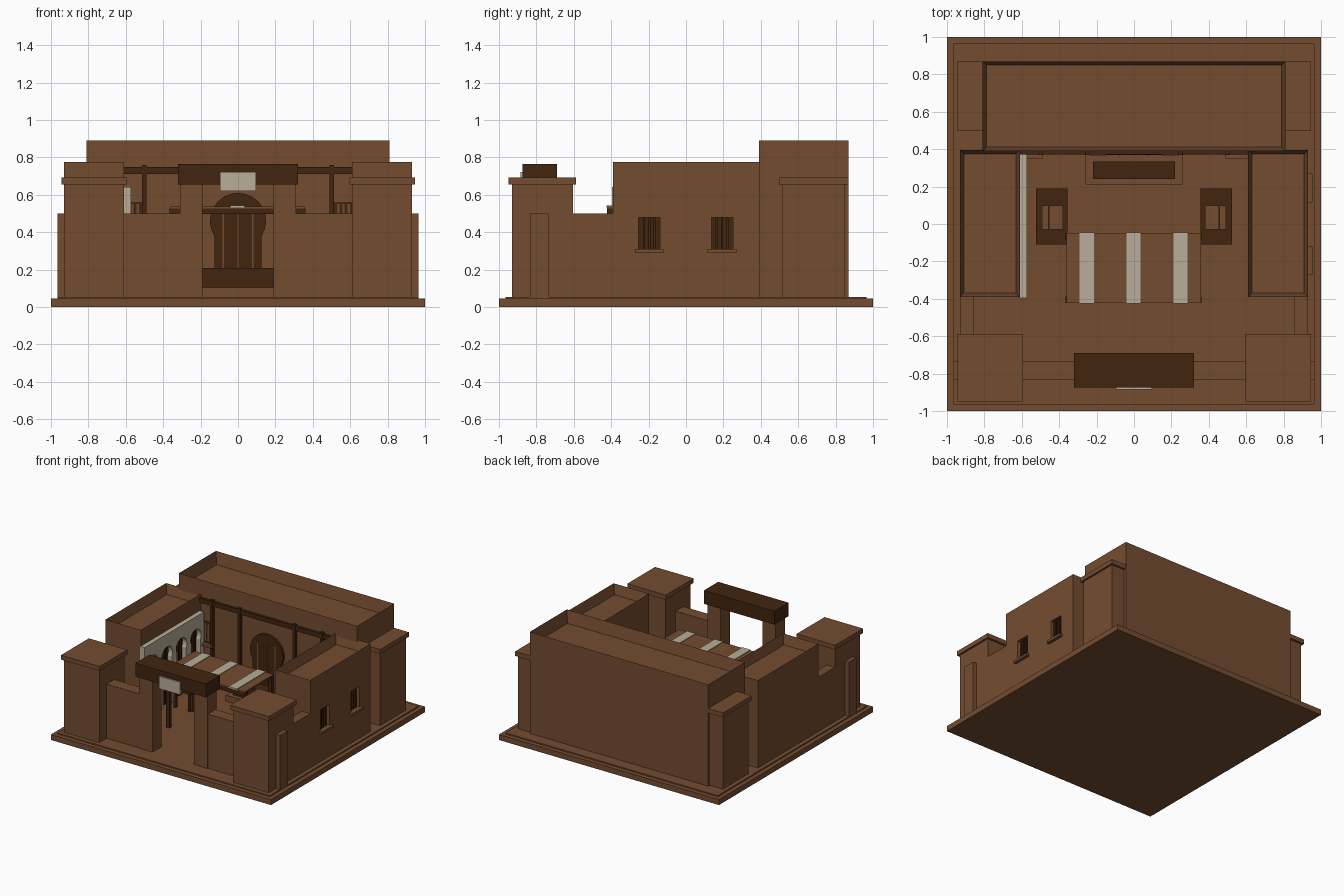
import bpy, bmesh, math

if "Cube" in bpy.data.objects:
    bpy.data.objects.remove(bpy.data.objects["Cube"])


def mat(name, rgb):
    m = bpy.data.materials.new(name)
    m.diffuse_color = (*rgb, 1)
    m.use_nodes = True
    m.node_tree.nodes["Principled BSDF"].inputs["Base Color"].default_value = m.diffuse_color
    return m


CLAY = mat("clay_brown", (0.175, 0.073, 0.030))
WOOD = mat("dark_wood", (0.053, 0.018, 0.0048))
PALE = mat("pale_plaster", (0.48, 0.42, 0.315))


def finish(name, bm, m):
    bmesh.ops.recalc_face_normals(bm, faces=bm.faces)
    me = bpy.data.meshes.new(name)
    bm.to_mesh(me)
    bm.free()
    me.materials.append(m)
    ob = bpy.data.objects.new(name, me)
    bpy.context.collection.objects.link(ob)
    return ob


def box(name, x, y, z, m=CLAY, rim=None, depth=0.1):
    """Box from (min, max) pairs; rim gives it a sunken roof."""
    bm = bmesh.new()
    bmesh.ops.create_cube(bm, size=1)
    for v in bm.verts:
        v.co = [a[0] if c < 0 else a[1] for c, a in zip(v.co, (x, y, z))]
    if rim:
        top = max(bm.faces, key=lambda f: f.calc_center_median().z)
        bmesh.ops.inset_individual(bm, faces=[top], thickness=rim)
        for v in top.verts:
            v.co.z -= depth
    return finish(name, bm, m)


def sx(s, a, b):
    return (min(s * a, s * b), max(s * a, s * b))


def prism(name, pts, place, offset, m):
    """Extrude a flat outline; place maps (u, z) to 3D."""
    bm = bmesh.new()
    f = bm.faces.new([bm.verts.new(place(u, z)) for u, z in pts])
    ext = bmesh.ops.extrude_face_region(bm, geom=[f])
    bmesh.ops.translate(bm, vec=offset,
                        verts=[v for v in ext["geom"] if isinstance(v, bmesh.types.BMVert)])
    return finish(name, bm, m)


def horseshoe(c, half, r, z0, zc, n=16):
    """Horseshoe arch outline from lower left over the top to lower right."""
    a = math.acos(half / r)
    arc = [math.pi + a - (math.pi + 2 * a) * i / n for i in range(n + 1)]
    return ([(c - half, z0)] + [(c + r * math.cos(t), zc + r * math.sin(t)) for t in arc]
            + [(c + half, z0)])


F = 0.055  # courtyard floor height

# Base
box("base_slab", (-1, 1), (-1, 1), (0, 0.045))
box("floor_slab", (-0.965, 0.965), (-0.965, 0.965), (0.04, F))

# Main rear building with sunken roof
box("rear_building", (-0.81, 0.81), (0.39, 0.87), (F, 0.89), rim=0.03)

for s, side in ((-1, "left"), (1, "right")):
    # Side building
    wing = box(side + "_building", sx(s, 0.61, 0.93), (-0.39, 0.395), (F, 0.775), rim=0.03, depth=0.08)
    # Corner towers and caps
    for y0, y1, pos in ((-0.93, -0.605, "front"), (0.515, 0.85, "rear")):
        box(f"{side}_{pos}_tower", sx(s, 0.61, 0.93), (y0, y1), (F, 0.66))
        box(f"{side}_{pos}_tower_cap", sx(s, 0.595, 0.945), (y0 - 0.018, y1 + 0.018), (0.655, 0.692))
    # Perimeter walls and gate post
    box(side + "_front_wall", sx(s, 0.30, 0.965), (-0.835, -0.735), (F, 0.5))
    box(side + "_link_wall", sx(s, 0.855, 0.93), (-0.61, -0.38), (F, 0.5))
    box(side + "_gate_post", sx(s, 0.19, 0.31), (-0.84, -0.72), (F, 0.66))
    # Rear wall windows with sills and bars
    box(side + "_rear_window", sx(s, 0.505, 0.61), (0.382, 0.391), (0.39, 0.562), WOOD)
    box(side + "_rear_sill", sx(s, 0.49, 0.62), (0.35, 0.392), (0.37, 0.39))
    for i in range(3):
        x = 0.53 + i * 0.028
        box(side + "_rear_window_gap", sx(s, x, x + 0.012), (0.38, 0.385), (0.405, 0.55))
    # Veranda posts
    for x in (0.25, 0.5):
        box(side + "_veranda_post", sx(s, x - 0.012, x + 0.012), (0.368, 0.392), (F, 0.76), WOOD)
    # Canopy posts
    for y in (-0.405, -0.065):
        box(side + "_canopy_post", sx(s, 0.33, 0.36), (y - 0.015, y + 0.015), (F, 0.51), WOOD)
    # Market table with legs and goods
    box(side + "_table_top", sx(s, 0.355, 0.525), (-0.11, 0.19), (0.2, 0.225), WOOD)
    for x in (0.365, 0.495):
        for y in (-0.1, 0.16):
            box(side + "_table_leg", sx(s, x, x + 0.02), (y, y + 0.02), (F, 0.2), WOOD)
    for i in range(3):
        x = 0.38 + i * 0.038
        box(side + "_table_goods", sx(s, x, x + 0.036), (-0.03, 0.1), (0.225, 0.265))

    # Recessed windows on the right wall only
    if s > 0:
        for c in (-0.197, 0.193):
            w = (c - 0.057, c + 0.057)
            cut = box("window_cutter", (0.9, 1.0), w, (0.31, 0.48))
            cut.hide_render = True
            cut.hide_viewport = True
            mod = wing.modifiers.new("window", 'BOOLEAN')
            mod.operation = 'DIFFERENCE'
            mod.solver = 'EXACT'
            mod.object = cut
            box("window_back", (0.896, 0.904), w, (0.31, 0.48), WOOD)
            for k in (-0.028, 0, 0.028):
                box("window_bar", (0.905, 0.917), (c + k - 0.006, c + k + 0.006), (0.31, 0.48), WOOD)
            box("window_sill", (0.92, 0.955), (c - 0.077, c + 0.077), (0.29, 0.31))

# Gate lintel and blank sign
box("gate_lintel", (-0.32, 0.32), (-0.875, -0.69), (0.655, 0.765), WOOD)
box("gate_sign", (-0.097, 0.095), (-0.886, -0.87), (0.62, 0.722), PALE)

# Veranda beam
box("veranda_beam", (-0.61, 0.61), (0.372, 0.392), (0.71, 0.748), WOOD)

# Horseshoe door with plank gaps
prism("arched_door", horseshoe(0, 0.125, 0.15, F, 0.46),
      lambda u, z: (u, 0.37, z), (0, 0.025, 0), WOOD)
for x in (-0.08, 0, 0.08):
    box("door_plank_gap", (x - 0.004, x + 0.004), (0.366, 0.372), (0.2, 0.53))

# Dais and chest before the door
box("dais", (-0.26, 0.26), (0.21, 0.37), (F, 0.105))
box("chest_body", (-0.215, 0.215), (0.245, 0.33), (0.105, 0.2), WOOD)
box("chest_lid", (-0.22, 0.22), (0.24, 0.335), (0.198, 0.21), WOOD)

# Striped canopy on beams
for y in (-0.405, -0.065):
    box("canopy_beam", (-0.365, 0.36), (y - 0.018, y + 0.018), (0.497, 0.528), WOOD)
box("canopy_cloth", (-0.36, 0.357), (-0.422, -0.048), (0.526, 0.538))
for c in (-0.253, -0.003, 0.248):
    box("canopy_stripe", (c - 0.038, c + 0.038), (-0.424, -0.046), (0.533, 0.543), PALE)

# Pale arcade along the left building: one outline with four arches
outline = [(-0.395, 0.642), (-0.395, F)]
for c in (-0.285, -0.1, 0.085, 0.27):
    outline += horseshoe(c, 0.058, 0.068, F, 0.47, 14)
outline += [(0.375, F), (0.375, 0.642)]
prism("arcade", outline, lambda u, z: (-0.615, u, z), (0.043, 0, 0), PALE)
for c in (-0.285, -0.1, 0.085, 0.27):
    for k in (-0.03, 0, 0.03):
        box("arcade_bar", (-0.61, -0.595), (c + k - 0.006, c + k + 0.006), (F, 0.52), WOOD)
